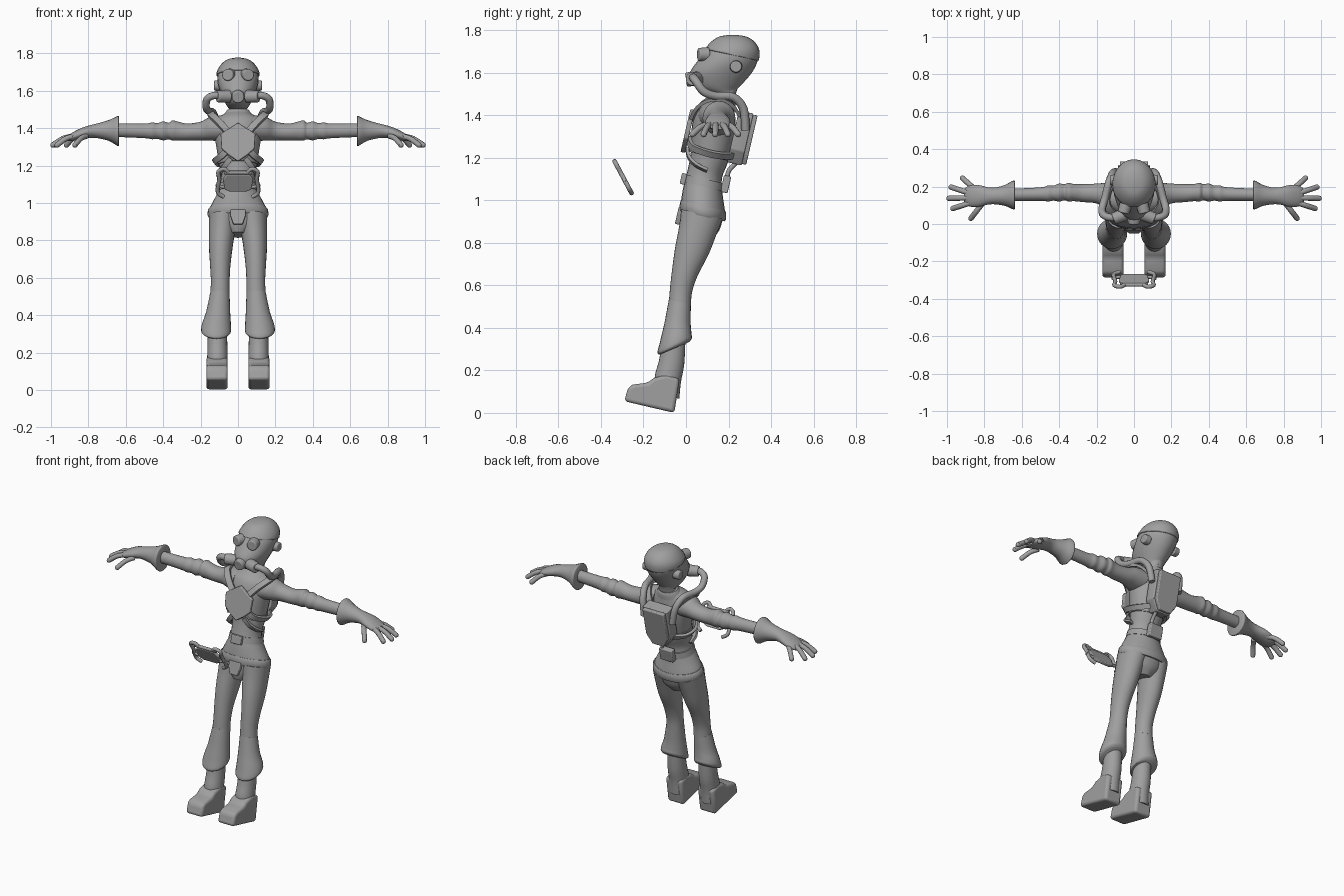
import bpy, bmesh
from math import sin, cos, pi, radians
from mathutils import Vector, Matrix

cube = bpy.data.objects.get("Cube")
if cube:
    bpy.data.objects.remove(cube, do_unlink=True)

GREY = bpy.data.materials.new("plain_grey")
GREY.use_nodes = True
GREY.diffuse_color = (.35, .35, .35, 1)
for node in GREY.node_tree.nodes:
    if node.type == 'BSDF_PRINCIPLED':
        node.inputs["Base Color"].default_value = GREY.diffuse_color

LEAN = radians(13)                      # the whole figure leans back
X, Y, Z = Vector((1, 0, 0)), Vector((0, 1, 0)), Vector((0, 0, 1))
UP = Vector((0, sin(LEAN), cos(LEAN)))


def finish(name, bm, mirror=False, bevel=0):
    bmesh.ops.recalc_face_normals(bm, faces=bm.faces)
    mesh = bpy.data.meshes.new(name)
    bm.to_mesh(mesh)
    bm.free()
    mesh.materials.append(GREY)
    for p in mesh.polygons:
        p.use_smooth = True
    mesh.set_sharp_from_angle(angle=radians(40))
    ob = bpy.data.objects.new(name, mesh)
    bpy.context.collection.objects.link(ob)
    if bevel:
        mod = ob.modifiers.new("bevel", 'BEVEL')
        mod.width, mod.segments = bevel, 3
    if mirror:
        ob.modifiers.new("mirror", 'MIRROR').use_mirror_merge = False
    return ob


def spline(pts, steps=4):
    """Catmull-Rom curve through tuples of any length."""
    out = []
    for i in range(len(pts) - 1):
        p0, p1, p2, p3 = pts[max(i - 1, 0)], pts[i], pts[i + 1], pts[min(i + 2, len(pts) - 1)]
        for k in range(steps):
            t = k / steps
            out.append(tuple(b + .5 * t * (c - a + t * (2*a - 5*b + 4*c - d + t * (3*(b - c) + d - a)))
                             for a, b, c, d in zip(p0, p1, p2, p3)))
    return out + [tuple(pts[-1])]


def skin(bm, rings, closed=True):
    loops = [[bm.verts.new(p) for p in r] for r in rings]
    n = len(loops[0])
    for lo, hi in zip(loops, loops[1:]):
        for i in range(n):
            bm.faces.new((lo[i], lo[(i + 1) % n], hi[(i + 1) % n], hi[i]))
    if closed:
        bm.faces.new(loops[0])
        bm.faces.new(loops[-1])


def loft(name, rings, side=False, smooth=True, mirror=False, cut=None):
    """Rings are x, y, z, width, depth and, if wanted, their own tilt."""
    bm = bmesh.new()
    sections = []
    for r in (spline(rings) if smooth else rings):
        tilt = r[5] if len(r) > 5 else LEAN
        u, v = (Y, Z) if side else (X, Vector((0, cos(tilt), -sin(tilt))))
        sections.append([Vector(r[:3]) + u * r[3] * cos(a) + v * r[4] * sin(a)
                         for a in (2 * pi * i / 24 for i in range(24))])
    skin(bm, sections)
    if cut:
        bmesh.ops.bisect_plane(bm, geom=bm.verts[:] + bm.edges[:] + bm.faces[:],
                               plane_co=cut[0], plane_no=cut[1], clear_inner=True)
    return finish(name, bm, mirror)


def tube(name, pts, r, mirror=True):
    bm = bmesh.new()
    path = [Vector(p) for p in spline(pts)]
    sections, side = [], None
    for i, p in enumerate(path):
        t = (path[min(i + 1, len(path) - 1)] - path[max(i - 1, 0)]).normalized()
        side = t.orthogonal() if side is None else side - t * side.dot(t)
        side.normalize()
        w = t.cross(side)
        sections.append([p + (side * cos(a) + w * sin(a)) * r for a in (pi * k / 5 for k in range(10))])
    skin(bm, sections)
    return finish(name, bm, mirror)


def strap(name, pts, w, h):
    """Flat ribbon facing away from the middle of the chest."""
    bm = bmesh.new()
    path = [Vector(p) for p in spline(pts)]
    sections = []
    for i, p in enumerate(path):
        t = (path[min(i + 1, len(path) - 1)] - path[max(i - 1, 0)]).normalized()
        n = p - Vector((p.x * .5, .13, 1.26))
        n = (n - t * n.dot(t)).normalized()
        s = t.cross(n) * w
        sections.append([p + s + n * h, p - s + n * h, p - s - n * h, p + s - n * h])
    skin(bm, sections)
    return finish(name, bm, True)


def prism(name, outline, origin, u, v, depth, bevel=.005, mirror=False):
    bm = bmesh.new()
    w = u.cross(v).normalized() * depth / 2
    skin(bm, [[Vector(origin) + u * a + v * b + w * s for a, b in outline] for s in (-1, 1)])
    return finish(name, bm, mirror, bevel)


def disc(name, centre, axis, r, depth, bevel=.006, mirror=True):
    bm = bmesh.new()
    turn = Vector(axis).to_track_quat('Z', 'Y').to_matrix().to_4x4()
    bmesh.ops.create_cone(bm, cap_ends=True, segments=24, radius1=r, radius2=r * .9, depth=depth,
                          matrix=Matrix.Translation(centre) @ turn)
    return finish(name, bm, mirror, bevel)


def box(w, h):
    return [(-w, -h), (w, -h), (w, h), (-w, h)]


# Head and cap
head = [(0, .185, 1.5, .045, .05, 0), (0, .155, 1.52, .06, .085, 0), (0, .15, 1.55, .076, .118, 0),
        (0, .165, 1.6, .097, .145, 0), (0, .193, 1.65, .11, .142, 0), (0, .214, 1.7, .107, .125, 0),
        (0, .22, 1.74, .083, .098, 0), (0, .22, 1.765, .05, .06, 0), (0, .22, 1.774, .01, .012, 0)]
loft("head", head)
cap = loft("cap", [(x, y, z + .003, a + .006, b + .006, t) for x, y, z, a, b, t in head],
           cut=((0, .2, 1.687), (0, .22, .975)))
cap.modifiers.new("thickness", 'SOLIDIFY').thickness = .008

# Mask fittings
disc("goggle", (.05, .082, 1.685), (.25, -.95, 0), .034, .05)
disc("ear_disc", (.108, .235, 1.628), (1, 0, 0), .03, .04)
disc("filter", (.078, .04, 1.57), (.9, -.35, 0), .035, .07)
disc("mouthpiece", (0, .025, 1.57), (0, -1, -.15), .036, .05, mirror=False)
tube("air_hose", [(.09, .035, 1.572), (.13, .035, 1.575), (.165, .05, 1.555), (.17, .085, 1.51),
                  (.155, .14, 1.49), (.135, .22, 1.485), (.115, .27, 1.43), (.1, .28, 1.33)], .02)

# Torso, collar and belts
loft("torso", [(0, .08, .93, .153, .105), (0, .08, .97, .152, .106), (0, .08, 1.03, .122, .097),
               (0, .083, 1.08, .099, .088), (0, .09, 1.13, .091, .083), (0, .11, 1.2, .1, .09),
               (0, .125, 1.3, .116, .102), (0, .135, 1.38, .128, .1), (0, .147, 1.44, .12, .083),
               (0, .17, 1.475, .075, .058), (0, .183, 1.49, .05, .046), (0, .2, 1.54, .046, .045)])
loft("collar", [(0, .165, 1.455, .085, .07), (0, .178, 1.482, .068, .058), (0, .18, 1.495, .06, .052)])
loft("jacket_hem", [(0, .077, .925, .158, .108), (0, .078, .935, .163, .113),
                    (0, .08, .965, .161, .111), (0, .08, .975, .153, .107)], smooth=False)
loft("waist_belt", [(0, .083, 1.063, .107, .095), (0, .088, 1.1, .1, .092)], smooth=False)
loft("chest_band", [(0, .11, 1.205, .107, .099), (0, .115, 1.235, .111, .104)], smooth=False)
prism("waist_buckle", box(.035, .026), (0, -.012, 1.1), X, UP, .025)
prism("hem_buckle", [(-.04, .035), (-.04, 0), (-.025, -.045), (.025, -.045), (.025, -.045), (.04, 0), (.04, .035)][:4]
      + [(.04, 0), (.04, .035)], (0, -.03, .93), X, UP, .025)

# Chest plate and harness
prism("chest_plate", [(0, .105), (.03, .085), (.093, .045), (.088, -.035), (.05, -.07), (0, -.105),
                      (-.05, -.07), (-.088, -.035), (-.093, .045), (-.03, .085)],
      (0, .008, 1.325), X, UP, .022)
strap("shoulder_strap", [(.045, .022, 1.37), (.1, .05, 1.43), (.14, .095, 1.468), (.145, .15, 1.478),
                         (.12, .21, 1.455), (.08, .25, 1.4)], .018, .008)
strap("side_strap", [(.05, .01, 1.29), (.09, .03, 1.25), (.122, .09, 1.225), (.11, .16, 1.21),
                     (.06, .22, 1.21)], .016, .008)
strap("lower_strap", [(.04, .005, 1.24), (.07, .015, 1.2), (.098, .05, 1.165), (.1, .1, 1.14)], .014, .007)

# Backpack with outer panel, pouch and feed pipe
pack = [(-.085, .125), (-.085, -.06), (-.045, -.125), (.045, -.125), (.085, -.06), (.085, .125)]
prism("backpack", pack, (0, .255, 1.293), X, UP, .07)
prism("backpack_panel", [(a * .88, b * .95) for a, b in pack], (0, .295, 1.285), X, UP, .03)
prism("back_pouch", box(.045, .04), (0, .187, 1.075), X, UP, .035)
tube("feed_pipe", [(.03, .24, 1.18), (.03, .215, 1.155), (.03, .198, 1.13), (.03, .19, 1.08)], .011, mirror=False)

# Sleeves, gloves and fingers
loft("sleeve", [(.08, .14, 1.4, .083, .07), (.15, .15, 1.397, .07, .063), (.2, .163, 1.385, .053, .05),
                (.27, .165, 1.38, .048, .045), (.32, .168, 1.385, .046, .05), (.35, .17, 1.388, .05, .054),
                (.37, .17, 1.385, .043, .044), (.4, .168, 1.386, .048, .051), (.43, .165, 1.385, .04, .042),
                (.46, .163, 1.386, .043, .045), (.5, .16, 1.386, .036, .039), (.66, .156, 1.39, .032, .036)],
     side=True, mirror=True)
loft("glove", [(.635, .155, 1.385, .07, .074), (.64, .155, 1.385, .077, .081), (.655, .155, 1.386, .073, .074),
               (.69, .153, 1.388, .056, .056), (.74, .15, 1.387, .045, .042), (.78, .15, 1.384, .046, .035),
               (.83, .15, 1.373, .058, .031), (.88, .15, 1.356, .056, .024), (.91, .15, 1.345, .035, .014)],
     side=True, mirror=True)
fingers = {"thumb": (.81, .11, .872, .03), "index": (.87, .115, .968, .083), "middle": (.88, .14, .99, .137),
           "ring": (.88, .165, .978, .197), "little": (.85, .185, .917, .245)}
for label, (bx, by, tx, ty) in fingers.items():
    mx, my = (bx + tx) / 2, (by + ty) / 2
    path = [(bx, by, 1.358), (mx, my, 1.345), (tx, ty, 1.31)]
    d = (Vector(path[2]) - Vector(path[1])).normalized() * .01
    tube(label + "_finger", path, .0145)
    bm = bmesh.new()
    bmesh.ops.create_uvsphere(bm, u_segments=10, v_segments=8, radius=.0143, matrix=Matrix.Translation(path[2]))
    finish(label + "_fingertip", bm, True)

# Trousers with flared legs
loft("pelvis", [(0, .08, .95, .148, .1), (0, .066, .88, .115, .093), (0, .052, .83, .05, .07)])
loft("trouser_leg", [(.078, .075, .935, .077, .1), (.085, .056, .86, .071, .09), (.092, .027, .76, .063, .08),
                     (.095, -.005, .66, .054, .062), (.095, -.023, .58, .05, .053), (.097, -.029, .51, .052, .053),
                     (.106, -.04, .42, .064, .062), (.115, -.048, .35, .077, .076), (.117, -.053, .315, .08, .085),
                     (.115, -.054, .302, .072, .076)][:6]
     + [], mirror=True)
loft("leg_flare", [(.097, -.029, .52, .052, .053, LEAN), (.106, -.04, .42, .064, .062, 0),
                   (.115, -.048, .355, .077, .076, -.25), (.117, -.053, .318, .08, .088, -.4),
                   (.115, -.054, .304, .07, .076, -.4)], mirror=True)

# Boots
loft("boot_shaft", [(.11, -.055, .36, .05, .054), (.11, -.067, .24, .053, .06), (.11, -.085, .16, .055, .063),
                    (.111, -.09, .08, .056, .06)], mirror=True)
prism("boot_foot", [(-.055, 0), (-.29, .055), (-.272, .12), (-.25, .133), (-.18, .142), (-.15, .165),
                    (-.09, .18), (-.03, .16)], (.112, 0, 0), Y, Z, .114, .016, True)

# Floating twin-handled grip in front of the figure
GRIP, TILT = Vector((0, -.297, 1.11)), Vector((0, -.47, .883))
prism("grip_plate", [(-.06, .052), (-.082, .02), (-.07, -.04), (-.045, -.052), (.045, -.052), (.07, -.04),
                     (.082, .02), (.06, .052)], GRIP, X, TILT, .018)
tube("grip_bar", [GRIP + X * a + TILT * .06 for a in (-.075, 0, .075)], .01, mirror=False)
tube("grip_handle", [GRIP + X * a + TILT * b for a, b in
                     ((.05, .06), (.075, .082), (.105, .065), (.1, .02), (.108, -.03), (.105, -.065), (.075, -.088))], .011)
tube("grip_spur", [GRIP + X * a + TILT * b for a, b in ((.065, -.03), (.09, -.025), (.118, -.015))], .009)
